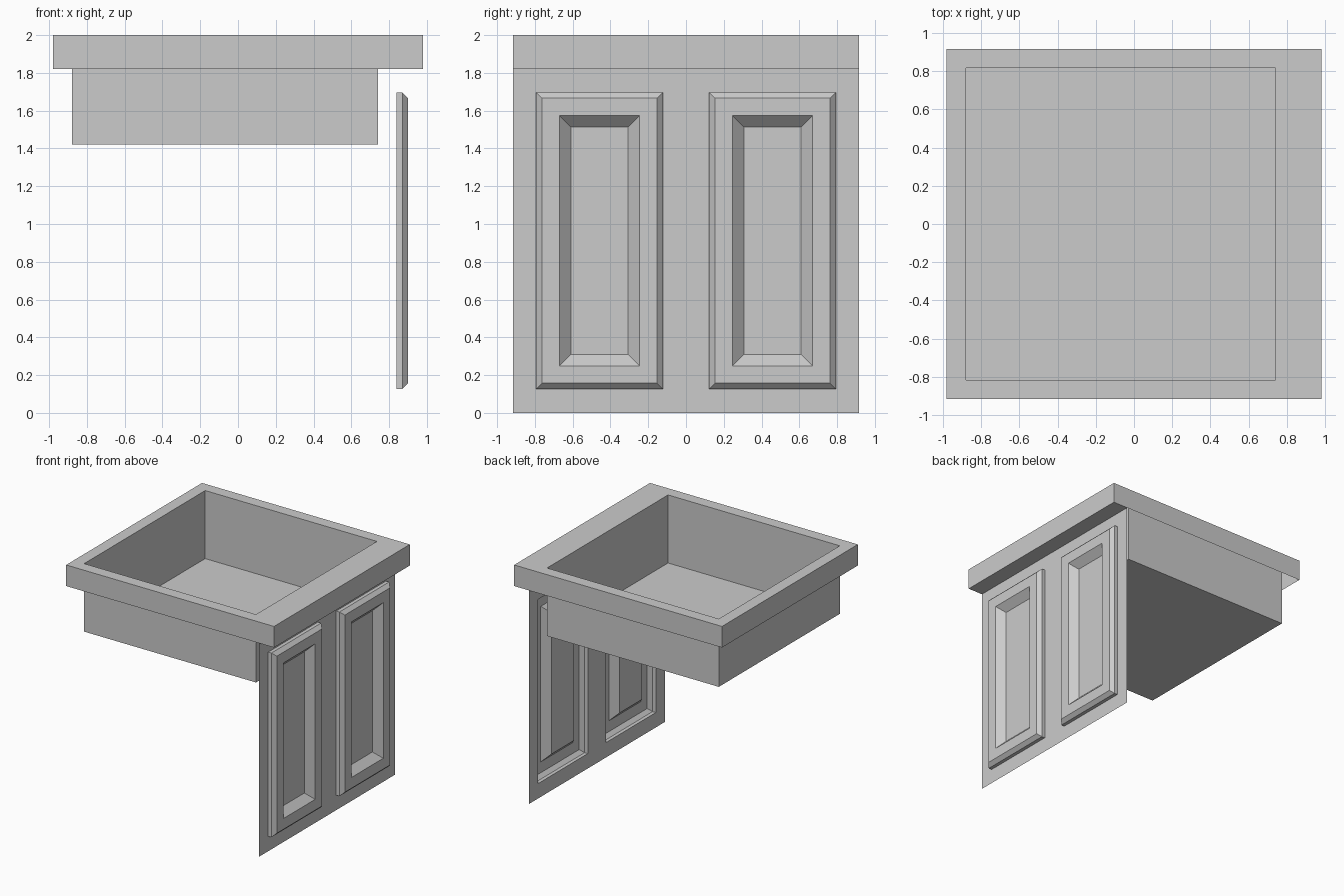
import bpy

if "Cube" in bpy.data.objects:
    bpy.data.objects.remove(bpy.data.objects["Cube"])

OUT_X, OUT_Y = 0.98, 0.915      # countertop half sizes
TOP, RIM, FLOOR = 2.0, 1.82, 1.42
PANEL_X = 0.84


def make(name, verts, faces):
    mesh = bpy.data.meshes.new(name)
    mesh.from_pydata(verts, [], faces)
    mesh.update()
    obj = bpy.data.objects.new(name, mesh)
    bpy.context.collection.objects.link(obj)
    return obj


def flat_rect(x0, x1, y0, y1, z):
    """Rectangle loop, counter-clockwise seen from above."""
    return [(x0, y0, z), (x1, y0, z), (x1, y1, z), (x0, y1, z)]


def upright_rect(x, y0, y1, z0, z1, inset=0.0):
    """Rectangle loop, counter-clockwise seen from +x."""
    a, b, c, d = y0 + inset, y1 - inset, z0 + inset, z1 - inset
    return [(x, a, c), (x, b, c), (x, b, d), (x, a, d)]


def shell(name, loops, cap=False):
    """Open sheet bridging successive four-point loops."""
    verts = [v for loop in loops for v in loop]
    faces = []
    for k in range(len(loops) - 1):
        for i in range(4):
            j = (i + 1) % 4
            faces.append((4 * k + i, 4 * k + j, 4 * k + 4 + j, 4 * k + 4 + i))
    if cap:
        n = len(verts)
        faces.append((n - 4, n - 3, n - 2, n - 1))
    return make(name, verts, faces)


# Countertop: thin skirt and the flat top around the opening
opening = (-0.88, 0.74, -0.815, 0.815)
outer = (-OUT_X, OUT_X, -OUT_Y, OUT_Y)
shell("countertop", [flat_rect(*outer, RIM), flat_rect(*outer, TOP),
                     flat_rect(*opening, TOP)])

# Basin: single-skin walls and floor
shell("basin", [flat_rect(*opening, TOP), flat_rect(*opening, FLOOR)], cap=True)

# Underside of the overhang, only in front of the cabinet panel
make("overhang_underside", flat_rect(PANEL_X, OUT_X, -OUT_Y, OUT_Y, RIM),
     [(3, 2, 1, 0)])

# Cabinet panel: sheet with two door openings
ys = [-OUT_Y, -0.793, -0.123, 0.123, 0.793, OUT_Y]
zs = [0.0, 0.127, 1.697, RIM]
n = len(ys)
verts = [(PANEL_X, y, z) for z in zs for y in ys]
faces = [(r * n + c, r * n + c + 1, (r + 1) * n + c + 1, (r + 1) * n + c)
         for r in range(3) for c in range(n - 1)
         if not (r == 1 and c in (1, 3))]
make("cabinet_panel", verts, faces)

# Doors: hollow-backed raised frame with chamfered edge and sunken centre
door_profile = [(0.84, 0.0), (0.87, 0.0), (0.90, 0.03), (0.90, 0.122), (0.84, 0.183)]
for side, c in (("left", 1), ("right", 3)):
    shell(side + "_door",
          [upright_rect(x, ys[c], ys[c + 1], zs[1], zs[2], inset)
           for x, inset in door_profile], cap=True)
